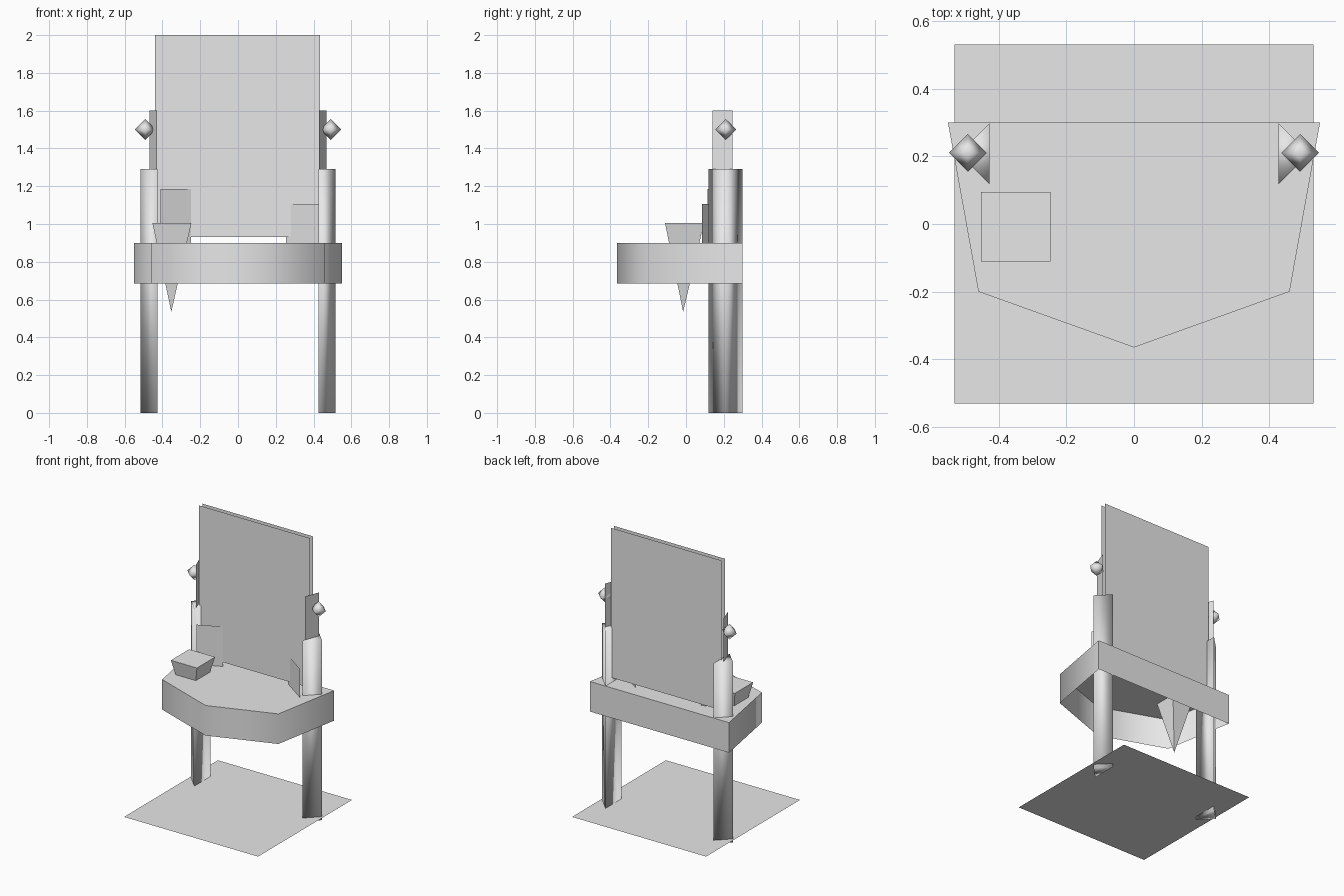
import bpy, bmesh, math
from mathutils import Matrix

default = bpy.data.objects.get("Cube")
if default:
    bpy.data.objects.remove(default, do_unlink=True)

grey = bpy.data.materials.new("light_grey")
grey.use_nodes = True
grey.diffuse_color = (0.8, 0.8, 0.8, 1)
grey.node_tree.nodes["Principled BSDF"].inputs["Base Color"].default_value = (0.8, 0.8, 0.8, 1)


def finish(name, bm, smooth_angle=None):
    """Turn a bmesh into an object; edges sharper than smooth_angle stay hard."""
    mesh = bpy.data.meshes.new(name)
    bm.to_mesh(mesh)
    bm.free()
    mesh.materials.append(grey)
    if smooth_angle:
        for face in mesh.polygons:
            face.use_smooth = True
        mesh.set_sharp_from_angle(angle=math.radians(smooth_angle))
    obj = bpy.data.objects.new(name, mesh)
    bpy.context.collection.objects.link(obj)
    return obj


def prism(name, outline, z0, z1, bottom=True, smooth_angle=None):
    """Extrude a counter-clockwise outline upward."""
    bm = bmesh.new()
    low = [bm.verts.new((x, y, z0)) for x, y in outline]
    high = [bm.verts.new((x, y, z1)) for x, y in outline]
    n = len(outline)
    for i in range(n):
        j = (i + 1) % n
        bm.faces.new((low[i], low[j], high[j], high[i]))
    bm.faces.new(high)
    if bottom:
        bm.faces.new(low[::-1])
    return finish(name, bm, smooth_angle)


def sheet(name, p, q, z0, z1):
    """Upright single-face panel from plan point p to q."""
    bm = bmesh.new()
    corners = [(*p, z0), (*q, z0), (*q, z1), (*p, z1)]
    bm.faces.new([bm.verts.new(c) for c in corners])
    return finish(name, bm)


# Floor sheet
bm = bmesh.new()
bmesh.ops.create_grid(bm, x_segments=1, y_segments=1, size=0.53,
                      matrix=Matrix.Translation((0, 0, 0.025)))
finish("floor_sheet", bm)

# Table top: five-sided apron, open underneath, softened at the front corners
prism("table_top", [(-0.55, 0.3), (-0.46, -0.2), (0, -0.365), (0.46, -0.2), (0.55, 0.3)],
      0.685, 0.9, bottom=False, smooth_angle=70)

# Mirror: two parallel sheets, front and back
sheet("mirror_front", (-0.44, 0.19), (0.435, 0.19), 0.93, 2)
sheet("mirror_back", (0.435, 0.225), (-0.44, 0.225), 0.93, 2)

# Small angled cards standing on the table
sheet("left_card", (0.255, 0.207), (0.43, 0.085), 0.9, 1.105)
sheet("right_card", (-0.41, 0.115), (-0.25, 0.19), 0.9, 1.185)

# Box: inverted four-sided pyramid sunk through the table top
bm = bmesh.new()
rim = [bm.verts.new((-0.35 + 0.103 * a, -0.008 + 0.103 * b, 1.005))
       for a, b in ((-1, -1), (1, -1), (1, 1), (-1, 1))]
tip = bm.verts.new((-0.353, -0.015, 0.535))
bm.faces.new(rim)
for i in range(4):
    bm.faces.new((rim[(i + 1) % 4], rim[i], tip))
finish("box", bm)

for side, s in (("left", 1), ("right", -1)):
    # Three-sided leg running up past the table top
    outline = [(s * 0.427, 0.298), (s * 0.427, 0.118), (s * 0.517, 0.208)]
    prism(side + "_leg", outline[::s], 0, 1.29, smooth_angle=180)

    # Flat post above the leg
    ends = [(s * 0.43, 0.14), (s * 0.468, 0.245)]
    sheet(side + "_post", *ends[::s], 1.2, 1.6)

    # Eight-sided finial
    bm = bmesh.new()
    bmesh.ops.create_uvsphere(bm, u_segments=4, v_segments=2, radius=0.056,
                              matrix=Matrix.Translation((s * 0.491, 0.21, 1.5)))
    finish(side + "_finial", bm, smooth_angle=180)
